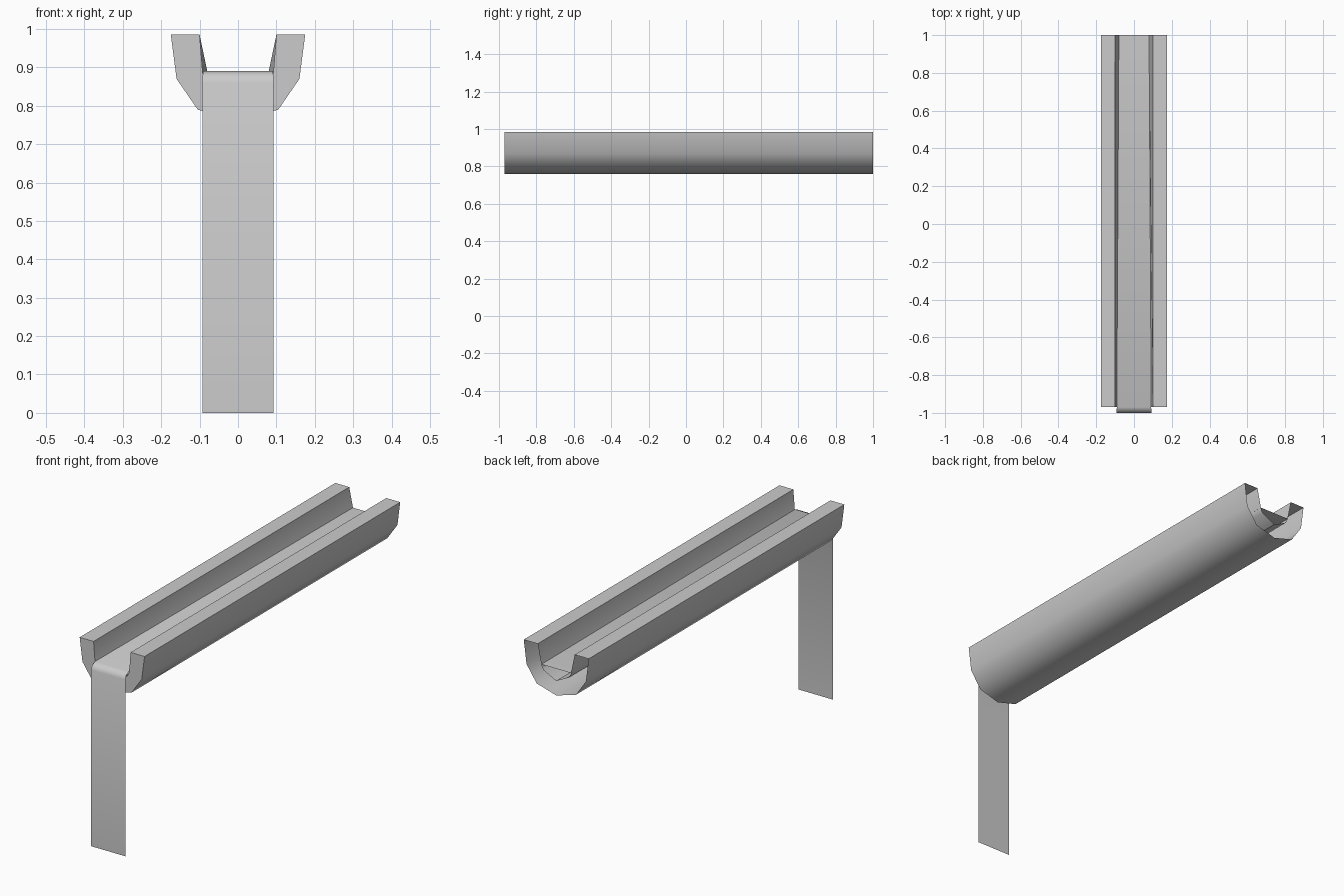
import bpy, bmesh, math

cube = bpy.data.objects.get("Cube")
if cube:
    bpy.data.objects.remove(cube)

grey = bpy.data.materials.new("plain grey")
grey.use_nodes = True
colour = (0.6, 0.6, 0.6, 1)
grey.diffuse_color = colour
grey.node_tree.nodes["Principled BSDF"].inputs["Base Color"].default_value = colour

FRONT, BACK = -0.97, 1.0


def finish(name, bm, angle):
    mesh = bpy.data.meshes.new(name)
    bm.to_mesh(mesh)
    bm.free()
    mesh.materials.append(grey)
    obj = bpy.data.objects.new(name, mesh)
    bpy.context.collection.objects.link(obj)
    bpy.ops.object.select_all(action='DESELECT')
    obj.select_set(True)
    bpy.context.view_layer.objects.active = obj
    bpy.ops.object.shade_smooth_by_angle(angle=math.radians(angle))
    return obj


def mirrored(half):
    """Full profile from its -x half, ending on the centre line."""
    return half + [(-x, z) for x, z in reversed(half[:-1])]


# Trough: shell with a closed front, open back and slightly tapering channel
outer = mirrored([(-0.175, 0.985), (-0.16, 0.87), (-0.105, 0.79), (0, 0.76)])


def channel(width):
    return mirrored([(-0.1, 0.985), (-width, 0.885), (-width + 0.01, 0.865), (0, 0.83)])


bm = bmesh.new()
rings = []
for y, width in ((FRONT, 0.092), (BACK, 0.079)):
    loop = outer + channel(width)[::-1]
    rings.append([bm.verts.new((x, y, z)) for x, z in loop])
front, back = rings
count = len(front)
for i in range(count):
    j = (i + 1) % count
    bm.faces.new((front[i], front[j], back[j], back[i]))
bm.faces.new(front)
bmesh.ops.recalc_face_normals(bm, faces=bm.faces)
finish("trough", bm, 45)

# Water: one thin sheet along the channel that bends and falls to the ground
bm = bmesh.new()
path = [(BACK, 0.89, 0.08), (FRONT, 0.89, 0.091), (-0.992, 0.88, 0.092),
        (-1, 0.86, 0.092), (-1, 0, 0.092)]
rows = [[bm.verts.new((side * w, y, z)) for side in (-1, 1)] for y, z, w in path]
for a, b in zip(rows, rows[1:]):
    bm.faces.new((b[0], b[1], a[1], a[0]))
finish("water_sheet", bm, 80)
